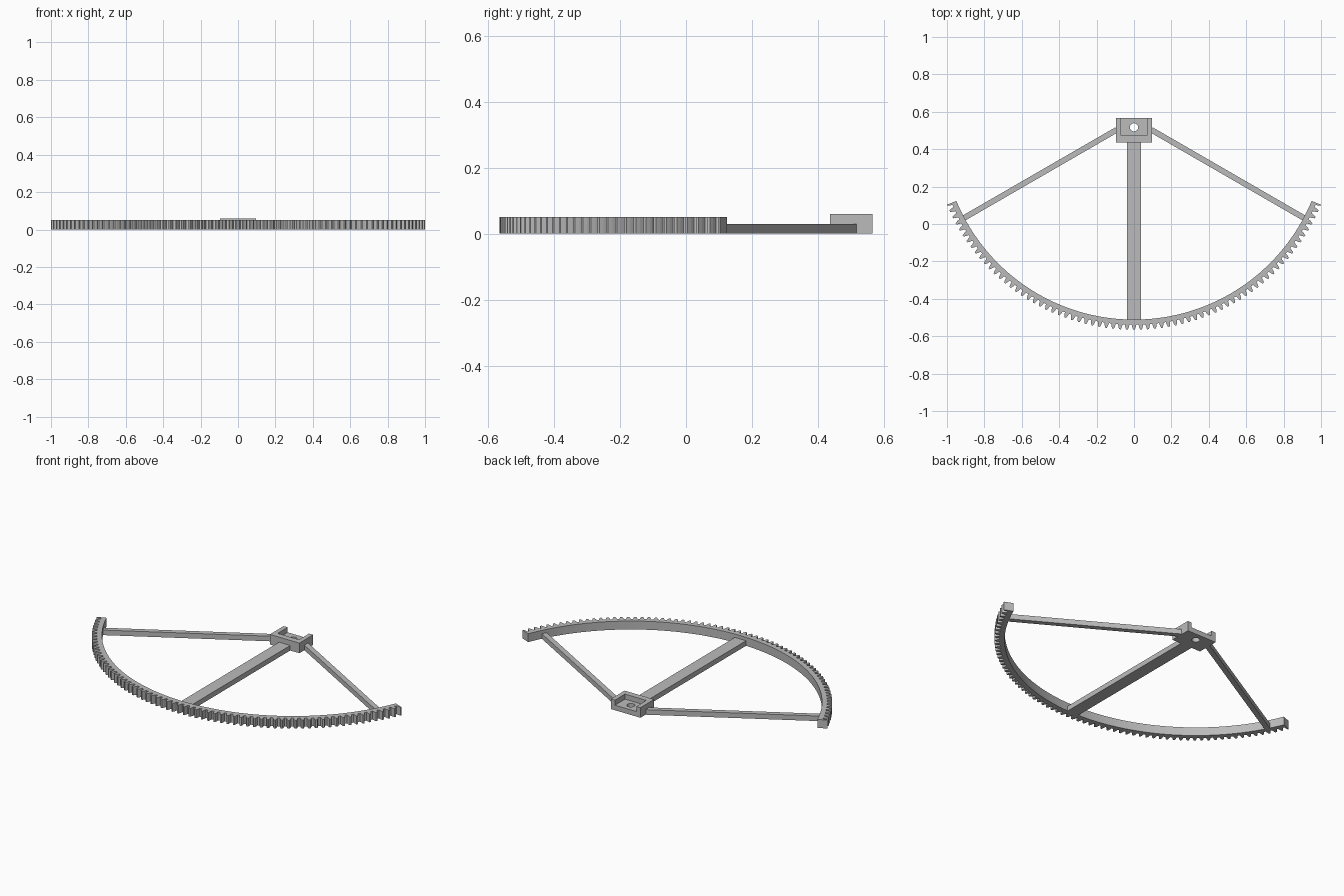
import bpy, bmesh
from math import sin, cos, radians, pi
from mathutils import Vector

cube = bpy.data.objects.get("Cube")
if cube:
    bpy.data.objects.remove(cube, do_unlink=True)

PIVOT = Vector((0, 0.517, 0))
R_IN, R_ROOT, R_TIP = 1.028, 1.0556, 1.0824
HALF_ARC, PITCHES = 67.5, 68
RIM_H, ARM_H, HUB_H = 0.05, 0.03, 0.06

grey = bpy.data.materials.new("plain_grey")
grey.use_nodes = True
grey.diffuse_color = (0.5, 0.5, 0.5, 1)
grey.node_tree.nodes["Principled BSDF"].inputs["Base Color"].default_value = (0.5, 0.5, 0.5, 1)


def finish(name, bm):
    bmesh.ops.recalc_face_normals(bm, faces=bm.faces)
    mesh = bpy.data.meshes.new(name)
    bm.to_mesh(mesh)
    bm.free()
    mesh.materials.append(grey)
    obj = bpy.data.objects.new(name, mesh)
    bpy.context.collection.objects.link(obj)
    return obj


def box(name, low, high):
    low, high = Vector(low), Vector(high)
    bm = bmesh.new()
    bmesh.ops.create_cube(bm, size=1)
    for v in bm.verts:
        v.co = (low + high) / 2 + v.co * (high - low)
    return finish(name, bm)


def bar(name, start, end, width, height):
    start, end = Vector(start), Vector(end)
    along = (end - start).normalized()
    side = Vector((-along.y, along.x, 0)) * width / 2
    bm = bmesh.new()
    corners = (start - side, end - side, end + side, start + side)
    face = bm.faces.new([bm.verts.new(c) for c in corners])
    top = bmesh.ops.extrude_face_region(bm, geom=[face])["geom"]
    bmesh.ops.translate(bm, vec=(0, 0, height),
                        verts=[g for g in top if isinstance(g, bmesh.types.BMVert)])
    return finish(name, bm)


def cut(target, cutter):
    cutter.hide_render = True
    cutter.hide_viewport = True
    mod = target.modifiers.new("cut", "BOOLEAN")
    mod.operation = "DIFFERENCE"
    mod.solver = "EXACT"
    mod.object = cutter


# Toothed rim: a strip of cross-sections swept around the pivot
step = 2 * HALF_ARC / PITCHES
tooth = [(-0.33, R_ROOT), (-0.25, (R_ROOT + R_TIP) / 2), (-0.12, R_TIP),
         (0.12, R_TIP), (0.25, (R_ROOT + R_TIP) / 2), (0.33, R_ROOT)]
outline = [((i + t) * step - HALF_ARC, r) for i in range(PITCHES + 1) for t, r in tooth]
outline = [p for p in outline if abs(p[0]) < HALF_ARC]
outline = [(-HALF_ARC, R_TIP)] + outline + [(HALF_ARC, R_TIP)]

bm = bmesh.new()
rings = []
for angle, radius in outline:
    out = Vector((sin(radians(angle)), -cos(radians(angle)), 0))
    rings.append([bm.verts.new(PIVOT + out * r + Vector((0, 0, z)))
                  for r, z in ((R_IN, 0), (radius, 0), (radius, RIM_H), (R_IN, RIM_H))])
for a, b in zip(rings, rings[1:]):
    for k in range(4):
        n = (k + 1) % 4
        bm.faces.new((a[k], a[n], b[n], b[k]))
bm.faces.new(rings[0])
bm.faces.new(rings[-1][::-1])
finish("toothed_rim", bm)

# Hub: block with a pocket open at the back and a pivot hole
hub = box("hub_block", (-0.097, 0.437, 0), (0.097, 0.566, HUB_H))
cut(hub, box("pocket_cutter", (-0.07, 0.472, ARM_H), (0.07, 0.65, 0.1)))
bm = bmesh.new()
bmesh.ops.create_cone(bm, cap_ends=True, segments=32, radius1=0.022, radius2=0.022, depth=0.3)
bmesh.ops.translate(bm, vec=PIVOT, verts=bm.verts)
cut(hub, finish("pivot_hole_cutter", bm))

# Middle spoke and the two slanted side braces
box("middle_spoke", (-0.037, PIVOT.y - R_IN - 0.005, 0), (0.037, 0.438, ARM_H))
for name, s in (("left_brace", 1), ("right_brace", -1)):
    bar(name, (s * 0.092, 0.504, 0), (s * 0.918, 0.027, 0), 0.03, ARM_H)
